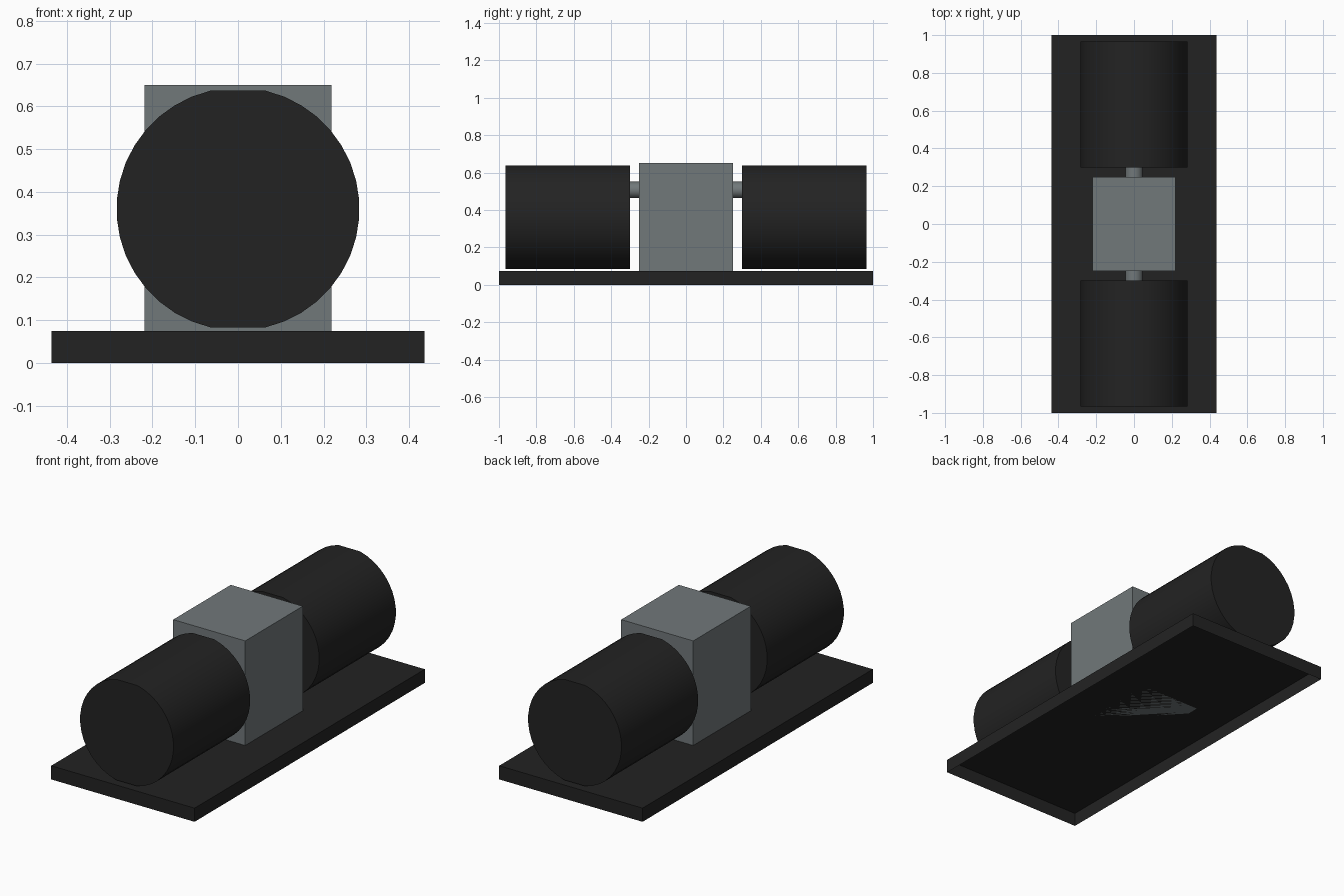
import bpy, bmesh, math

if "Cube" in bpy.data.objects:
    bpy.data.objects.remove(bpy.data.objects["Cube"])


def material(name, rgb):
    m = bpy.data.materials.new(name)
    m.diffuse_color = (*rgb, 1)
    m.use_nodes = True
    m.node_tree.nodes["Principled BSDF"].inputs["Base Color"].default_value = m.diffuse_color
    return m


black = material("black", (0.0165, 0.0165, 0.0165))
grey = material("grey", (0.165, 0.188, 0.195))


def finish(name, bm, mat):
    bmesh.ops.recalc_face_normals(bm, faces=bm.faces)
    me = bpy.data.meshes.new(name)
    bm.to_mesh(me)
    bm.free()
    me.materials.append(mat)
    ob = bpy.data.objects.new(name, me)
    bpy.context.collection.objects.link(ob)
    return ob


def box(name, sx, sy, z0, z1, mat, open_bottom=False):
    bm = bmesh.new()
    bmesh.ops.create_cube(bm, size=1)
    for v in bm.verts:
        v.co.x *= sx
        v.co.y *= sy
        v.co.z = z1 if v.co.z > 0 else z0
    bmesh.ops.recalc_face_normals(bm, faces=bm.faces)
    if open_bottom:
        low = [f for f in bm.faces if f.normal.z < -0.5]
        bmesh.ops.delete(bm, geom=low, context='FACES_ONLY')
    return finish(name, bm, mat)


def drum(name, profile, y0, y1, mat):
    # extrude an x-z outline along y
    bm = bmesh.new()
    face = bm.faces.new([bm.verts.new((x, y0, z)) for x, z in profile])
    ext = bmesh.ops.extrude_face_region(bm, geom=[face], use_keep_orig=True)
    for g in ext["geom"]:
        if isinstance(g, bmesh.types.BMVert):
            g.co.y = y1
    ob = finish(name, bm, mat)
    bpy.ops.object.select_all(action='DESELECT')
    ob.select_set(True)
    bpy.context.view_layer.objects.active = ob
    bpy.ops.object.shade_smooth_by_angle(angle=math.radians(35))
    return ob


# base tray, open underneath, and central housing
box("base_plate", 0.872, 2.0, 0.0, 0.075, black, open_bottom=True)
box("center_housing", 0.438, 0.5, 0.075, 0.65, grey)

# drum outline: round with small flats at top and bottom
R, CZ, FLAT, N = 0.2842, 0.36, 13.2, 17
outline = []
for start in (-90 + FLAT, 90 + FLAT):
    for i in range(N + 1):
        a = math.radians(start + (180 - 2 * FLAT) * i / N)
        outline.append((R * math.cos(a), CZ + R * math.sin(a)))

# thin shaft outline
shaft = [(0.046 * math.cos(math.tau * i / 24), 0.507 + 0.044 * math.sin(math.tau * i / 24))
         for i in range(24)]

# one drum and one shaft stub on each end
for side, s in (("front", -1), ("back", 1)):
    drum(side + "_drum", outline, s * 0.30, s * 0.966, black)
    drum(side + "_shaft", shaft, s * 0.25, s * 0.30, grey)
